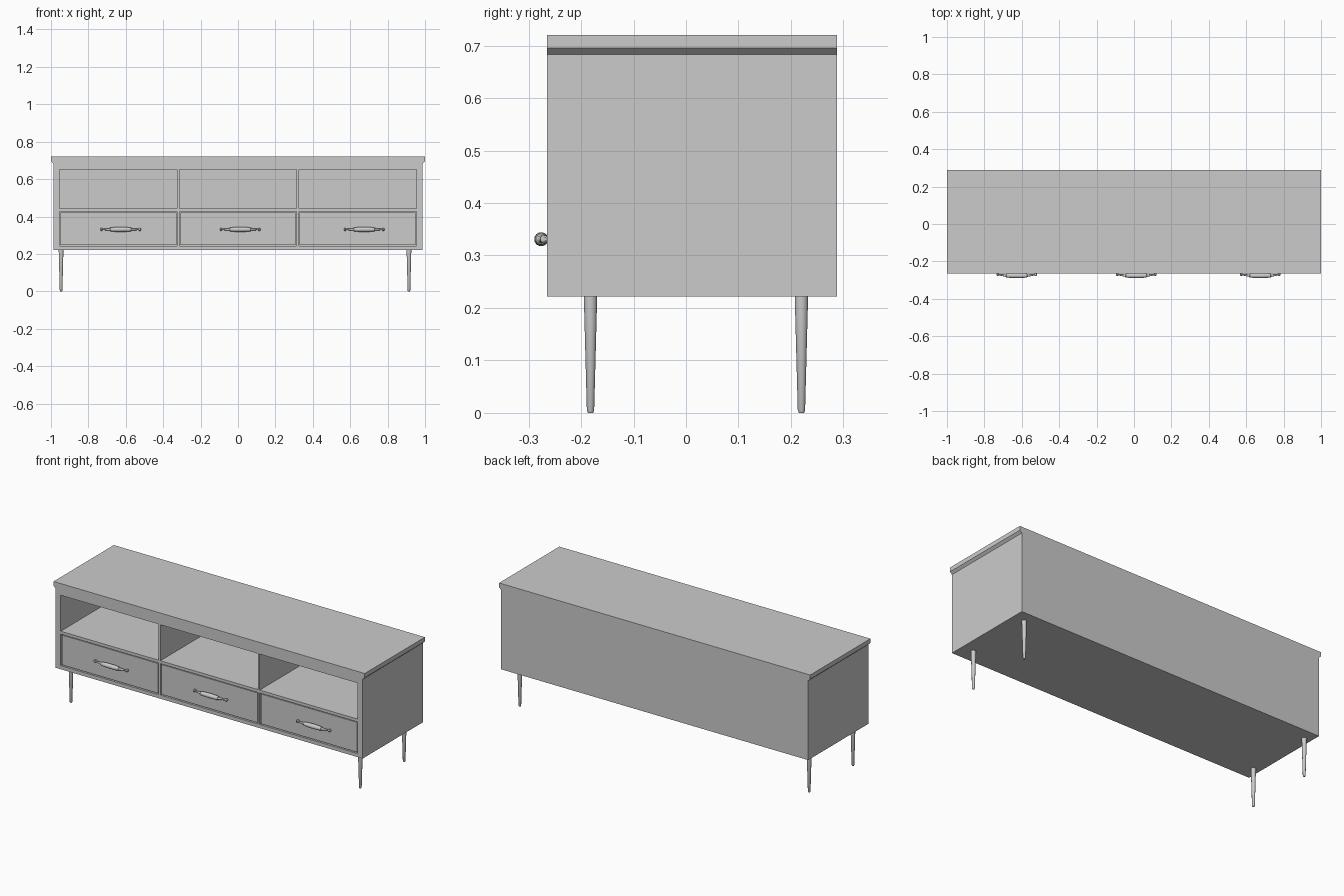
import bpy, bmesh, math

if "Cube" in bpy.data.objects:
    bpy.data.objects.remove(bpy.data.objects["Cube"])

FRONT, BACK = -0.265, 0.288


def finish(name, bm, smooth=False):
    bmesh.ops.recalc_face_normals(bm, faces=bm.faces)
    me = bpy.data.meshes.new(name)
    bm.to_mesh(me)
    bm.free()
    ob = bpy.data.objects.new(name, me)
    bpy.context.collection.objects.link(ob)
    if smooth:
        bpy.ops.object.select_all(action='DESELECT')
        ob.select_set(True)
        bpy.context.view_layer.objects.active = ob
        bpy.ops.object.shade_smooth_by_angle(angle=math.radians(40))
    return ob


def add_box(bm, x0, x1, y0, y1, z0, z1):
    vs = bmesh.ops.create_cube(bm, size=1)['verts']
    for v in vs:
        v.co.x = x1 if v.co.x > 0 else x0
        v.co.y = y1 if v.co.y > 0 else y0
        v.co.z = z1 if v.co.z > 0 else z0


def loft(bm, rings):
    """Bridge consecutive rings of points and cap both ends."""
    loops = [[bm.verts.new(p) for p in r] for r in rings]
    n = len(loops[0])
    for a, b in zip(loops, loops[1:]):
        for i in range(n):
            bm.faces.new((a[i], a[(i + 1) % n], b[(i + 1) % n], b[i]))
    bm.faces.new(loops[0])
    bm.faces.new(loops[-1])


def circle(r, n):
    return [(r * math.cos(2 * math.pi * (i + 0.5) / n),
             r * math.sin(2 * math.pi * (i + 0.5) / n)) for i in range(n)]


# Carcass: top with bevelled overhang and body, one profile extruded in depth
half = [(0.987, 0.222), (0.987, 0.683), (1.0, 0.695), (1.0, 0.72)]
profile = half + [(-x, z) for x, z in reversed(half)]
bm = bmesh.new()
loft(bm, [[(x, y, z) for x, z in profile] for y in (FRONT, BACK)])
carcass = finish("cabinet_carcass", bm)

# Open shelves above, drawer bays below
bays = [(-0.954, -0.325), (-0.313, 0.313), (0.325, 0.954)]
bm = bmesh.new()
for x0, x1 in bays:
    add_box(bm, x0, x1, FRONT - 0.1, BACK - 0.02, 0.443, 0.652)
    add_box(bm, x0, x1, FRONT - 0.1, BACK - 0.02, 0.243, 0.426)
cutter = finish("bay_cutter", bm)
cutter.hide_render = True
cutter.display_type = 'WIRE'
mod = carcass.modifiers.new("bays", 'BOOLEAN')
mod.operation = 'DIFFERENCE'
mod.solver = 'EXACT'
mod.object = cutter

# Drawers, slightly inset with a narrow gap all round
GAP = 0.005
for i, (x0, x1) in enumerate(bays):
    bm = bmesh.new()
    add_box(bm, x0 + GAP, x1 - GAP, FRONT + 0.003, BACK - 0.03,
            0.243 + GAP, 0.426 - GAP)
    finish(f"drawer_{i + 1}", bm)

# Handle: turned grip with arms bending back to small end posts
spindle = [(0.0, 0.0135), (0.03, 0.013), (0.055, 0.0105), (0.058, 0.007),
           (0.085, 0.0045), (0.097, 0.0045), (0.099, 0.0075),
           (0.106, 0.0075), (0.109, 0.004)]
full = [(-x, r) for x, r in reversed(spindle[1:])] + spindle
bm = bmesh.new()
rings = []
for x, r in full:
    back = max(0.0, abs(x) - 0.055) / 0.054 * 0.006
    rings.append([(x, back + a, b) for a, b in circle(r, 12)])
loft(bm, rings)
for s in (-1, 1):
    loft(bm, [[(s * 0.102 + a, y, b) for a, b in circle(0.0065, 12)]
              for y in (0.003, 0.018)])
handle = finish("drawer_handle_1", bm, smooth=True)
handle.location = (-0.627, -0.276, 0.331)
for i, x in ((2, 0.012), (3, 0.675)):
    copy = handle.copy()
    copy.name = f"drawer_handle_{i}"
    copy.location.x = x
    bpy.context.collection.objects.link(copy)

# Tapered legs with a slightly rounded foot
taper = [(0.0, 0.005), (0.004, 0.0072), (0.222, 0.0132)]
for side, x in (("left", -0.946), ("right", 0.914)):
    for end, y in (("front", -0.182), ("back", 0.22)):
        bm = bmesh.new()
        loft(bm, [[(x + a, y + b, z) for a, b in circle(r, 12)]
                  for z, r in taper])
        finish(f"{end}_{side}_leg", bm, smooth=True)
